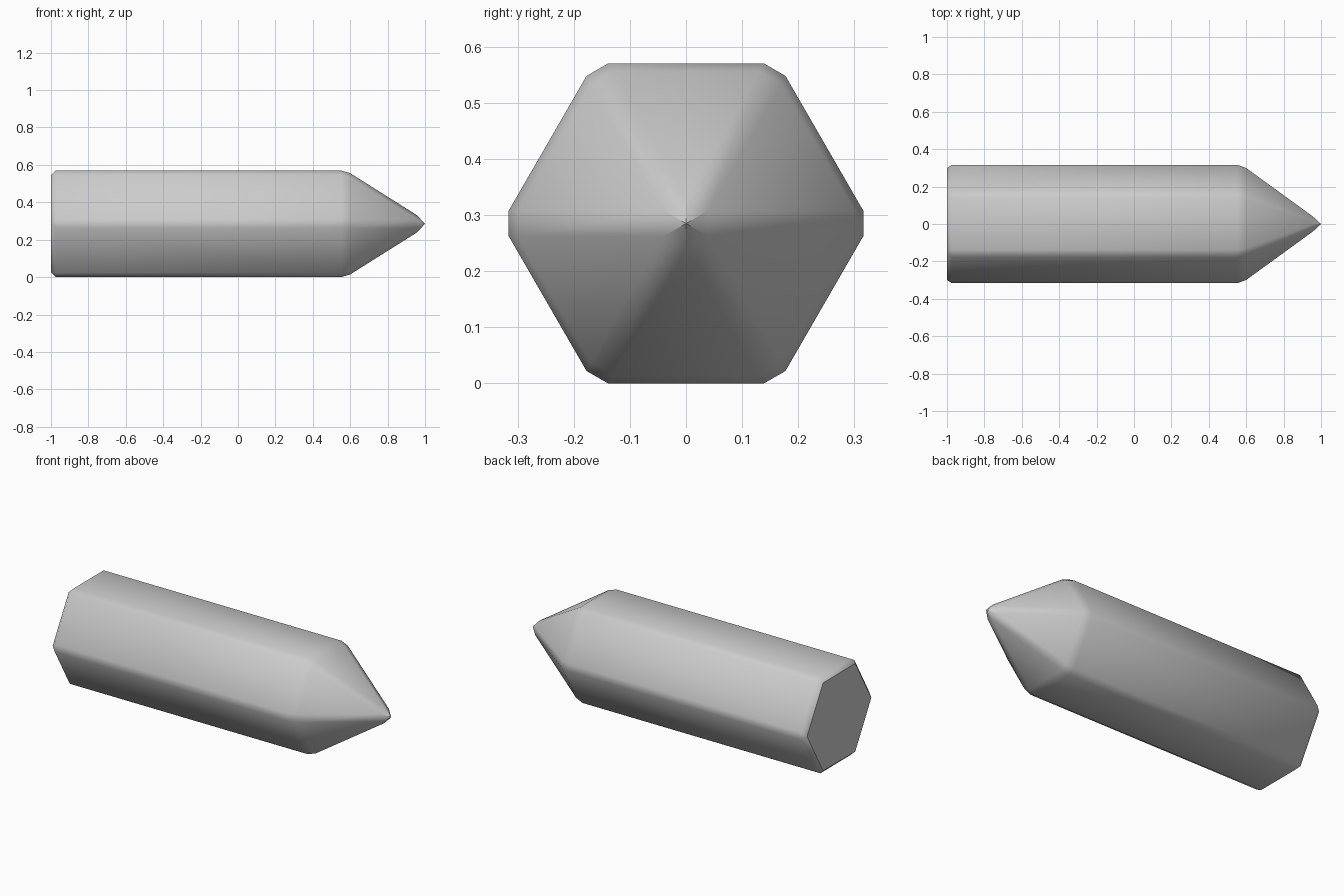
import bpy, bmesh
from math import cos, sin, radians

cube = bpy.data.objects.get("Cube")
if cube:
    bpy.data.objects.remove(cube, do_unlink=True)

APOTHEM, BACK, SHOULDER, APEX, BEVEL = 0.285, -1.0, 0.577, 1.03, 0.0255
RADIUS = APOTHEM / cos(radians(30))

grey = bpy.data.materials.new("grey")
grey.use_nodes = True
colour = (0.6, 0.6, 0.6, 1)
grey.diffuse_color = colour
grey.node_tree.nodes["Principled BSDF"].inputs["Base Color"].default_value = colour

# Sharp hexagonal bar with a pyramid point along +x
bm = bmesh.new()


def hex_ring(x):
    return [bm.verts.new((x, RADIUS * cos(radians(60 * i)),
                          APOTHEM + RADIUS * sin(radians(60 * i)))) for i in range(6)]


back, front = hex_ring(BACK), hex_ring(SHOULDER)
apex = bm.verts.new((APEX, 0, APOTHEM))
bm.faces.new(back)
for i in range(6):
    j = (i + 1) % 6
    bm.faces.new((back[i], back[j], front[j], front[i]))
    bm.faces.new((front[i], front[j], apex))
bmesh.ops.recalc_face_normals(bm, faces=bm.faces)

# Chamfer every edge
bmesh.ops.bevel(bm, geom=bm.edges[:], offset=BEVEL, offset_type='OFFSET',
                segments=1, profile=0.5, affect='EDGES', clamp_overlap=False)

# Raise the small blunt end into a point
tip = max(bm.faces, key=lambda f: f.calc_center_median().x)
centre = bmesh.ops.poke(bm, faces=[tip])["verts"][0]
centre.co = (1, 0, APOTHEM)

mesh = bpy.data.meshes.new("pointed_bar")
bm.to_mesh(mesh)
bm.free()
mesh.materials.append(grey)
bar = bpy.data.objects.new("pointed_bar", mesh)
bpy.context.collection.objects.link(bar)

# Soft chamfers, crisp back end
bpy.ops.object.select_all(action='DESELECT')
bar.select_set(True)
bpy.context.view_layer.objects.active = bar
bpy.ops.object.shade_smooth_by_angle(angle=radians(40))
